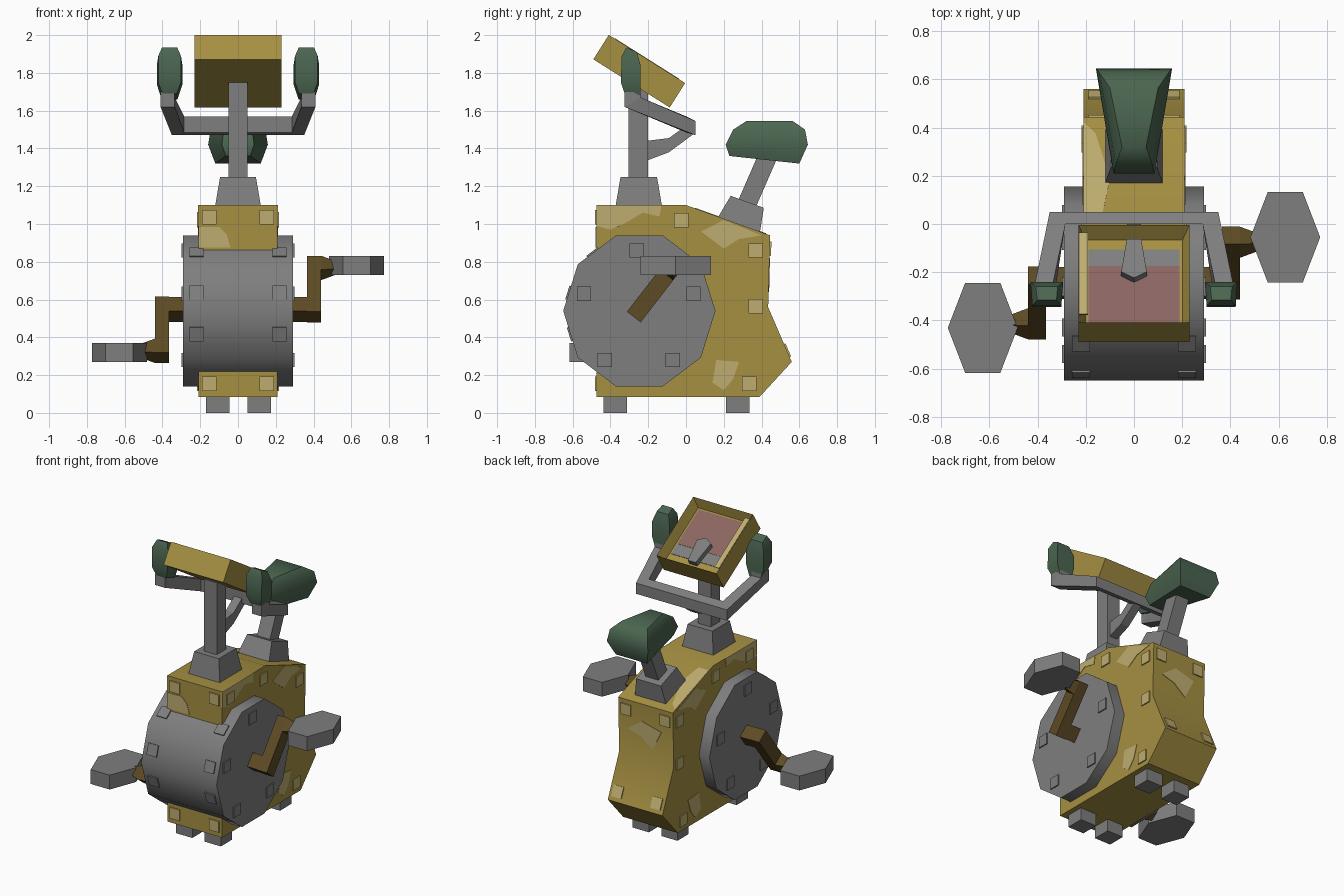
import bpy
import bmesh
import math
from mathutils import Matrix, Vector

default_cube = bpy.data.objects.get("Cube")
if default_cube:
    bpy.data.objects.remove(default_cube, do_unlink=True)


def material(name, red, green, blue):
    mat = bpy.data.materials.new(name)
    mat.use_nodes = True
    mat.diffuse_color = (red, green, blue, 1)
    shader = mat.node_tree.nodes["Principled BSDF"]
    shader.inputs["Base Color"].default_value = (red, green, blue, 1)
    shader.inputs["Roughness"].default_value = 0.8
    return mat


GOLD = material("mustard paint", 0.38, 0.28, 0.055)
PALE = material("worn mustard", 0.52, 0.42, 0.16)
GREY = material("grey metal", 0.21, 0.21, 0.21)
GREEN = material("green padding", 0.07, 0.13, 0.08)
BROWN = material("brown crank", 0.11, 0.07, 0.018)
RED = material("dusty red", 0.26, 0.13, 0.12)

X, Y, Z = Vector((1, 0, 0)), Vector((0, 1, 0)), Vector((0, 0, 1))


def finish(name, bm, mat, smooth=None):
    bmesh.ops.recalc_face_normals(bm, faces=bm.faces)
    mesh = bpy.data.meshes.new(name)
    bm.to_mesh(mesh)
    bm.free()
    mesh.materials.append(mat)
    obj = bpy.data.objects.new(name, mesh)
    bpy.context.collection.objects.link(obj)
    if smooth:
        bpy.ops.object.select_all(action="DESELECT")
        obj.select_set(True)
        bpy.context.view_layer.objects.active = obj
        bpy.ops.object.shade_smooth_by_angle(angle=math.radians(smooth))
    return obj


def loft(name, rings, mat, smooth=None):
    """Skin a list of equal rings and cap both ends."""
    bm = bmesh.new()
    loops = [[bm.verts.new(p) for p in ring] for ring in rings]
    count = len(loops[0])
    for low, high in zip(loops, loops[1:]):
        for i in range(count):
            j = (i + 1) % count
            bm.faces.new((low[i], low[j], high[j], high[i]))
    bm.faces.new(loops[0][::-1])
    bm.faces.new(loops[-1])
    return finish(name, bm, mat, smooth)


def frame(origin, u, v):
    u, v = Vector(u).normalized(), Vector(v).normalized()
    turn = Matrix((u, v, u.cross(v))).transposed().to_4x4()
    return Matrix.Translation(origin) @ turn


def prism(name, points, place, start, end, mat, taper=1, smooth=None):
    """Extrude a flat outline along the frame's normal."""
    points = [Vector((p[0], p[1], 0)) for p in points]
    mid = sum(points, Vector()) / len(points)
    first = [place @ (p + Z * start) for p in points]
    last = [place @ (mid + (p - mid) * taper + Z * end) for p in points]
    return loft(name, [first, last], mat, smooth)


def rect(half_x, half_y, x=0, y=0):
    return [(x - half_x, y - half_y), (x + half_x, y - half_y),
            (x + half_x, y + half_y), (x - half_x, y + half_y)]


def facet(p, q):
    """Frame on a side-profile edge, starting at p and facing outward."""
    return frame((0, *p), X, (0, q[0] - p[0], q[1] - p[1]))


SIDE = frame((0, 0, 0), Y, Z)

# Main housing
housing = [(-0.475, 0.085), (-0.475, 1.1), (0, 1.1), (0.445, 0.94),
           (0.435, 0.56), (0.56, 0.27), (0.39, 0.085)]
prism("housing", housing, SIDE, -0.21, 0.21, GOLD, smooth=30)

# Flywheel drum
drum = [(-0.247 + 0.403 * math.cos(math.tau * i / 10),
         0.54 + 0.42 * math.sin(math.tau * i / 10)) for i in range(10)]
prism("flywheel_drum", drum, SIDE, -0.29, 0.29, GREY, smooth=40)

# Square bolts and worn paint on both sides
side_bolts = [(-0.39, 1.025), (-0.025, 1.02), (0.37, 0.86), (0.37, 0.565), (0.335, 0.155)]
drum_bolts = [(-0.54, 0.63), (-0.26, 0.86), (0.04, 0.63), (-0.07, 0.28), (-0.43, 0.28)]
worn = [
    [(-0.475, 1.1), (-0.13, 1.1), (-0.14, 1.04), (-0.23, 1.06),
     (-0.33, 1), (-0.4, 0.97), (-0.475, 0.99)],
    [(0.08, 0.96), (0.2, 1.02), (0.4, 0.94), (0.28, 0.92), (0.2, 0.87)],
    [(0.16, 0.28), (0.28, 0.27), (0.25, 0.18), (0.2, 0.12), (0.14, 0.16)],
]
for s in (-1, 1):
    for y, z in side_bolts:
        prism("side_bolt", rect(0.038, 0.038, y, z), SIDE, s * 0.2, s * 0.218, PALE)
    for y, z in drum_bolts:
        prism("drum_side_bolt", rect(0.038, 0.038, y, z), SIDE, s * 0.28, s * 0.298, GREY)
    for outline in worn:
        prism("worn_side_patch", outline, SIDE, s * 0.207, s * 0.213, PALE)

# Bolts on the front, back and drum rim: edge start, edge end, x, distance along edge
rim_bolts = [
    (housing[0], housing[1], 0.152, 0.07, PALE), (housing[0], housing[1], 0.152, 0.95, PALE),
    (housing[3], housing[4], 0.15, 0.07, PALE), (housing[4], housing[5], 0.15, 0.25, PALE),
    (drum[4], drum[3], 0.22, 0.1, GREY), (drum[5], drum[4], 0.22, 0.1, GREY),
    (drum[6], drum[5], 0.22, 0.13, GREY),
]
for p, q, x, along, mat in rim_bolts:
    for s in (-1, 1):
        prism("rim_bolt", rect(0.038, 0.038, s * x, along), facet(p, q), -0.01, 0.008, mat)

# Worn paint on the front, sloped top and back
prism("worn_front_patch", [(-0.21, 0.79), (-0.04, 0.79), (-0.06, 0.86), (-0.1, 0.9), (-0.21, 0.9)],
      facet(housing[0], housing[1]), -0.003, 0.003, PALE)
prism("worn_top_patch", [(-0.21, 0.05), (-0.13, 0.05), (-0.1, 0.2), (-0.16, 0.4), (-0.21, 0.45)],
      facet(housing[2], housing[3]), -0.003, 0.003, PALE)
prism("worn_back_patch", [(-0.12, 0.16), (0.03, 0.12), (0.14, 0.2), (0.04, 0.23), (-0.05, 0.3)],
      facet(housing[3], housing[4]), -0.003, 0.003, PALE)

# Feet
for x in (-0.108, 0.112):
    for y in (-0.375, 0.275):
        prism("foot", rect(0.062, 0.062), frame((x, y, 0), X, Y), 0, 0.1, GREY)

# Cranks and pedals, half a turn apart
hexagon = [(-0.145, 0), (-0.073, -0.187), (0.073, -0.187),
           (0.145, 0), (0.073, 0.187), (-0.073, 0.187)]
for s, side in ((1, "left"), (-1, "right")):
    swing = Vector((0, 0.61, 0.79)) * s
    crank = frame((0, -0.245, 0.548), swing, X.cross(swing))
    prism(side + "_crank_axle", rect(0.048, 0.046), crank, s * 0.28, s * 0.37, BROWN)
    prism(side + "_crank_arm", rect(0.187, 0.046, 0.136), crank, s * 0.365, s * 0.44, BROWN)
    prism(side + "_pedal_pin", rect(0.046, 0.046, 0.277), crank, s * 0.44, s * 0.51, BROWN, 0.6)
    spot = (s * 0.628, -0.243 + s * 0.188, 0.55 + s * 0.23)
    prism(side + "_pedal", hexagon, frame(spot, X, Y), -0.05, 0.05, GREY)

# Steering column and its flared base
prism("column_base", rect(0.12, 0.122), frame((0, -0.25, 1.1), X, Y), 0, 0.15, GREY, 0.79)
prism("column", rect(0.05, 0.052), frame((0, -0.253, 1.24), X, Y), 0, 0.51, GREY)
prism("handlebar_strut", [(-0.21, 1.335), (-0.09, 1.38), (0.045, 1.48), (0, 1.52),
                          (-0.09, 1.455), (-0.21, 1.44)], SIDE, -0.03, 0.03, GREY)

# Handlebar swept from one end to the other
half_bar = [
    [(0.335, -0.325, 1.7), (0.41, -0.325, 1.7), (0.41, -0.24, 1.7), (0.335, -0.24, 1.7)],
    [(0.335, -0.325, 1.62), (0.41, -0.325, 1.62), (0.41, -0.24, 1.67), (0.335, -0.24, 1.67)],
    [(0.285, 0, 1.485), (0.35, 0.05, 1.47), (0.35, 0.05, 1.545), (0.285, 0, 1.57)],
]
other_half = [[(-x, y, z) for x, y, z in ring] for ring in reversed(half_bar)]
loft("handlebar", half_bar + other_half, GREY)


def padded(name, levels, mat, centre=0):
    """Stack tapered levels: height at front and back, y range, half widths."""
    rings = [[(centre - wf, yf, zf), (centre + wf, yf, zf),
              (centre + wb, yb, zb), (centre - wb, yb, zb)]
             for zf, zb, yf, yb, wf, wb in levels]
    loft(name, rings, mat, 45)


# Handlebar grips
for s, side in ((1, "left"), (-1, "right")):
    padded(side + "_grip", [
        (1.69, 1.66, -0.325, -0.24, 0.038, 0.042),
        (1.75, 1.74, -0.345, -0.24, 0.06, 0.068),
        (1.89, 1.84, -0.34, -0.24, 0.06, 0.068),
        (1.935, 1.91, -0.315, -0.26, 0.04, 0.045)], GREEN, s * 0.362)

# Saddle, its post and its flared base
prism("saddle_base", rect(0.12, 0.118), frame((0, 0.28, 0.995), X, (0, 0.94, -0.34)),
      0, 0.13, GREY, 0.79)
prism("saddle_post", rect(0.05, 0.05), frame((0, 0.32, 1.1), X, (0, 0.917, -0.4)), 0, 0.31, GREY)
padded("saddle", [
    (1.36, 1.32, 0.23, 0.6, 0.065, 0.12),
    (1.42, 1.42, 0.21, 0.645, 0.085, 0.158),
    (1.5, 1.5, 0.25, 0.63, 0.075, 0.145),
    (1.545, 1.545, 0.32, 0.565, 0.05, 0.1)], GREEN)

# Display box with a recessed face, tilted toward the rider
display = frame((0, -0.2475, 1.809), X, (0, 0.846, -0.533))
bm = bmesh.new()
bmesh.ops.create_cube(bm, size=1, matrix=Matrix.Diagonal((0.46, 0.478, 0.153, 1)))
face = max(bm.faces, key=lambda f: f.calc_center_median().z)
bmesh.ops.inset_region(bm, faces=[face], thickness=0.04)
bmesh.ops.translate(bm, verts=face.verts, vec=(0, 0, -0.07))
bm.transform(display)
finish("display_box", bm, GOLD)
prism("display_grey_band", rect(0.189, 0.04, 0, 0.12), display, 0.004, 0.01, GREY)
prism("display_red_panel", rect(0.189, 0.139, 0, -0.06), display, 0.004, 0.01, RED)
prism("display_pointer", [(-0.03, 0.19), (0.03, 0.19), (0.053, 0.03), (0, 0), (-0.053, 0.03)],
      display, 0.005, 0.045, GREY)
prism("worn_rim_patch", rect(0.018, 0.2, -0.21), display, 0.074, 0.079, PALE)
